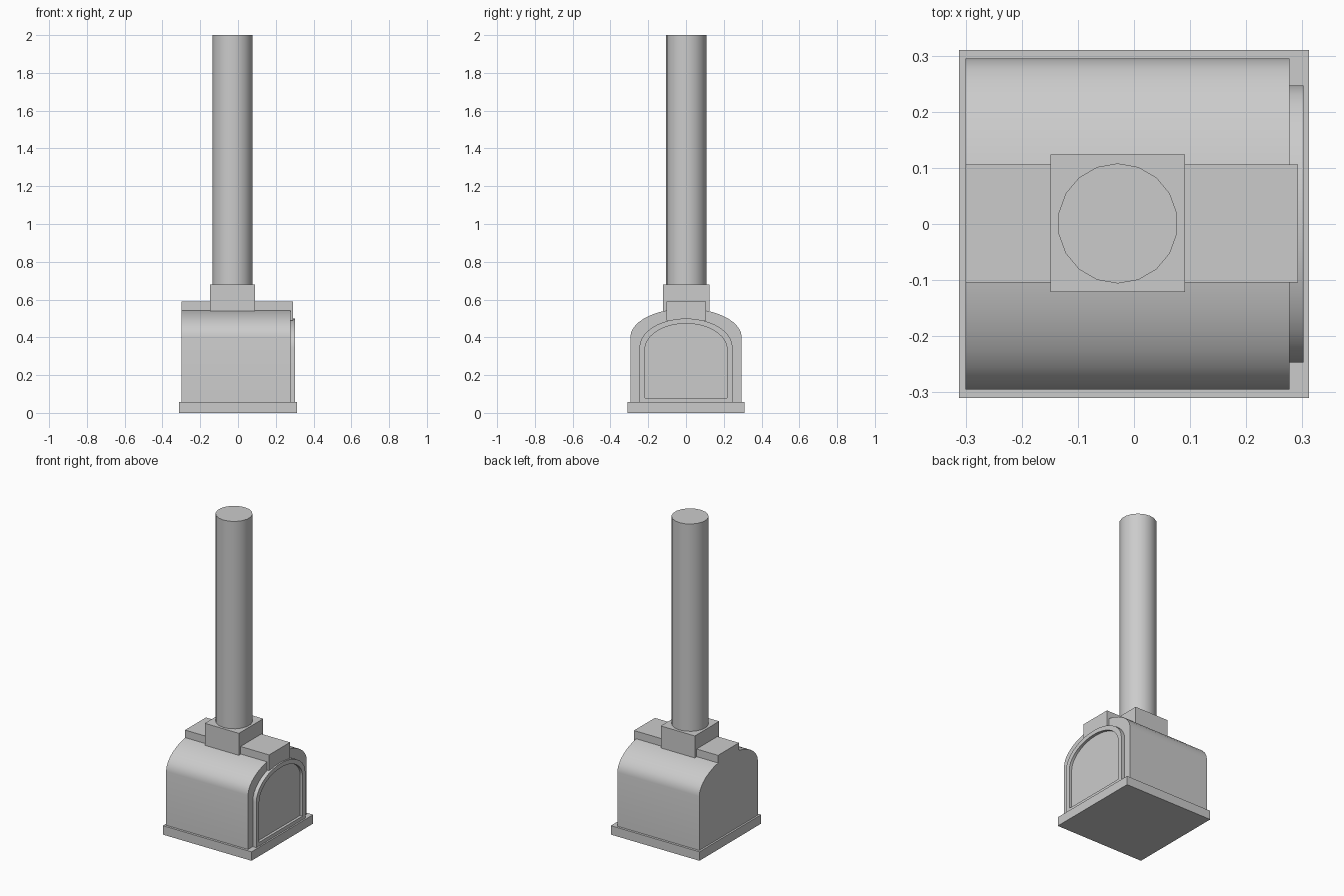
import bpy, bmesh, math

if "Cube" in bpy.data.objects:
    bpy.data.objects.remove(bpy.data.objects["Cube"])


def finish(name, bm, smooth=False):
    bmesh.ops.recalc_face_normals(bm, faces=bm.faces[:])
    me = bpy.data.meshes.new(name)
    bm.to_mesh(me)
    bm.free()
    ob = bpy.data.objects.new(name, me)
    bpy.context.collection.objects.link(ob)
    if smooth:
        bpy.ops.object.select_all(action='DESELECT')
        ob.select_set(True)
        bpy.context.view_layer.objects.active = ob
        bpy.ops.object.shade_smooth_by_angle(angle=math.radians(32))
    return ob


def box(name, x0, x1, y0, y1, z0, z1):
    bm = bmesh.new()
    bmesh.ops.create_cube(bm, size=1)
    for v in bm.verts:
        v.co = ((x0 + x1) / 2 + v.co.x * (x1 - x0),
                (y0 + y1) / 2 + v.co.y * (y1 - y0),
                (z0 + z1) / 2 + v.co.z * (z1 - z0))
    return finish(name, bm)


def arch(half, bottom, spring, top, n=18):
    """Arched y-z outline: straight walls with an elliptical head."""
    pts = [(-half, bottom), (half, bottom)]
    for i in range(n + 1):
        a = math.pi * i / n
        pts.append((half * math.cos(a), spring + (top - spring) * math.sin(a)))
    return pts


def loft(name, rings):
    """Join (x, outline) rings in order and cap both ends."""
    bm = bmesh.new()
    loops = [[bm.verts.new((x, y, z)) for y, z in pts] for x, pts in rings]
    for a, b in zip(loops, loops[1:]):
        for i in range(len(a)):
            j = (i + 1) % len(a)
            bm.faces.new((a[i], a[j], b[j], b[i]))
    bm.faces.new(loops[0])
    bm.faces.new(loops[-1])
    return finish(name, bm, True)


# Base slab and arched oven body
box("base_slab", -0.312, 0.312, -0.31, 0.31, 0, 0.057)
body = arch(0.295, 0.05, 0.40, 0.552)
loft("oven_body", [(-0.30, body), (0.277, body)])

# Raised door frame with recessed panel
outer = arch(0.247, 0.05, 0.345, 0.50)
inner = arch(0.218, 0.08, 0.335, 0.473)
loft("door_frame", [(0.27, outer), (0.302, outer), (0.302, inner), (0.285, inner)])

# Roof ridge and chimney
box("roof_ridge", -0.30, 0.292, -0.104, 0.106, 0.49, 0.59)
box("chimney_block", -0.149, 0.091, -0.121, 0.124, 0.54, 0.68)
bm = bmesh.new()
bmesh.ops.create_cone(bm, cap_ends=True, segments=18, radius1=0.107, radius2=0.107, depth=1.34)
bmesh.ops.translate(bm, verts=bm.verts[:], vec=(-0.029, 0.001, 1.33))
finish("chimney_pipe", bm, True)
